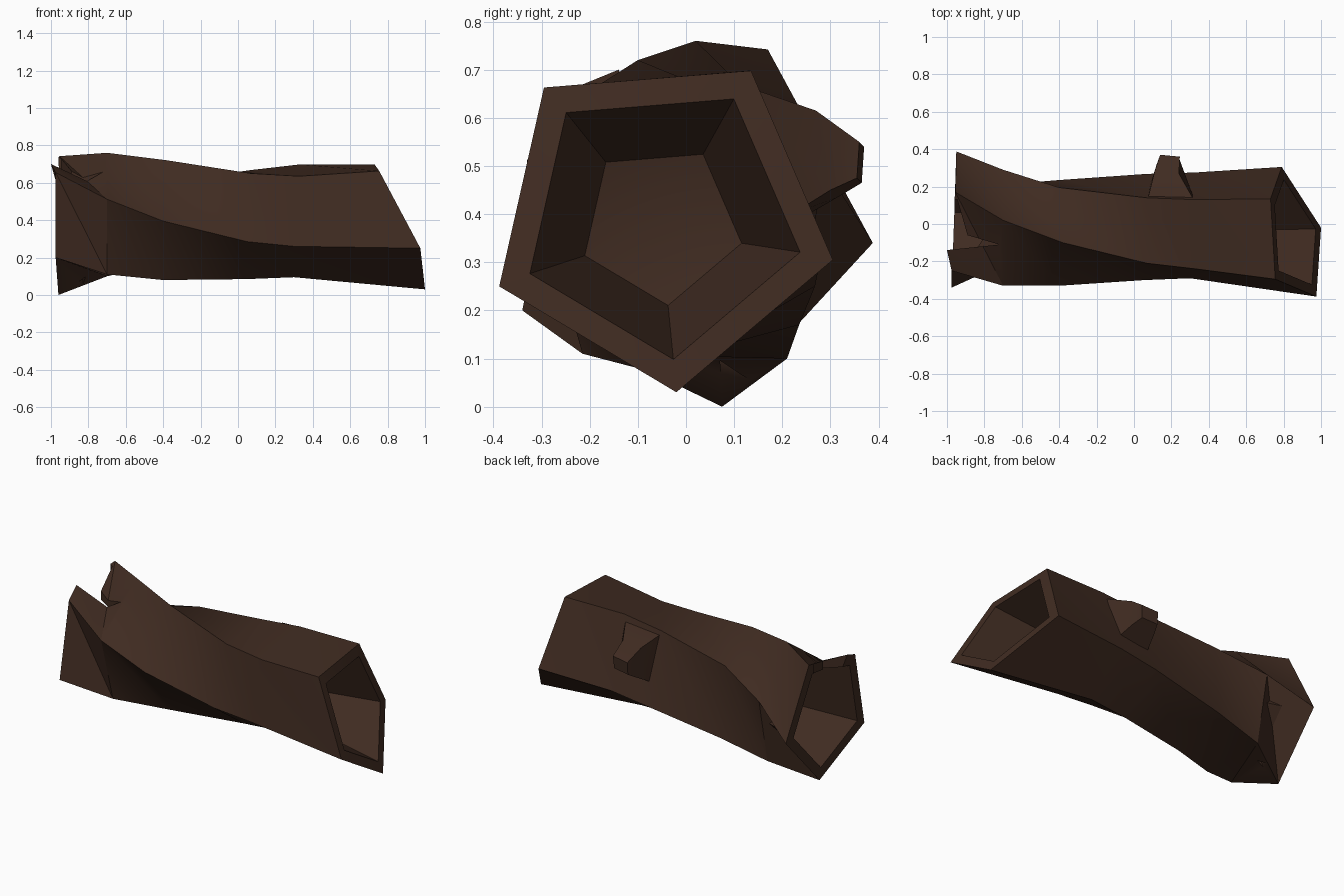
import bpy, bmesh, math
from mathutils import Vector

if "Cube" in bpy.data.objects:
    bpy.data.objects.remove(bpy.data.objects["Cube"])

bark = bpy.data.materials.new("dark_brown_bark")
bark.diffuse_color = (0.05, 0.024, 0.015, 1)
bark.use_nodes = True
bark.node_tree.nodes["Principled BSDF"].inputs["Base Color"].default_value = bark.diffuse_color


def make(name, bm):
    bmesh.ops.recalc_face_normals(bm, faces=bm.faces[:])
    bm.normal_update()
    if bm.calc_volume(signed=True) < 0:
        bmesh.ops.reverse_faces(bm, faces=bm.faces[:])
    me = bpy.data.meshes.new(name)
    bm.to_mesh(me)
    bm.free()
    me.materials.append(bark)
    ob = bpy.data.objects.new(name, me)
    bpy.context.collection.objects.link(ob)
    return ob


def skin(bm, loops, split=False):
    """Bridge equal-length point loops (optionally as triangles); return rings."""
    rings = [[bm.verts.new(p) for p in lp] for lp in loops]
    for a, b in zip(rings, rings[1:]):
        n = len(a)
        for i in range(n):
            j = (i + 1) % n
            if split:
                bm.faces.new((a[i], a[j], b[i]))
                bm.faces.new((a[j], b[j], b[i]))
            else:
                bm.faces.new((a[i], a[j], b[j], b[i]))
    return rings


# Five twisting ridges of the log, each from the left end to the right end
ridges = [
    [(-.955, .17, .742), (-.70, .02, .76), (-.38, -.10, .72),
     (.07, -.21, .65), (.33, -.24, .635), (.755, -.295, .663)],
    [(-.95, .388, .34), (-.70, .29, .495), (-.40, .195, .60),
     (.07, .14, .668), (.33, .13, .698), (.73, .135, .698)],
    [(-.96, .075, 0), (-.70, .21, .10), (-.40, .235, .17),
     (.07, .268, .25), (.32, .275, .285), (.79, .305, .305)],
    [(-.975, -.34, .20), (-.70, -.215, .11), (-.40, -.10, .08),
     (.05, -.02, .085), (.30, 0, .095), (1.0, -.02, .03)],
    [(-.975, -.25, .655), (-.70, -.33, .512), (-.40, -.33, .395),
     (.05, -.30, .285), (.30, -.29, .26), (.975, -.388, .25)],
]
stations = [[Vector(r[i]) for r in ridges] for i in range(6)]


def hollow(rim, depth_x, apex_x):
    """Inner rim, tapered back ring and apex of one hollow end."""
    c = sum(rim, Vector()) / 5
    inner = [c.lerp(p, .81) for p in rim]
    back = [c.lerp(p, .47) for p in rim]
    for p in back:
        p.x = depth_x
        p.z -= .01
    return inner, back, Vector((apex_x, c.y, c.z))


li, lb, la = hollow(stations[0], -.57, -.53)
ri, rb, ra = hollow(stations[-1], .42, .38)
bm = bmesh.new()
body = skin(bm, stations, split=True)
for end, inner, back, apex in ((body[0], li, lb, la), (body[-1], ri, rb, ra)):
    n_ring, b_ring = skin(bm, [inner, back])
    v = bm.verts.new(apex)
    for i in range(5):
        j = (i + 1) % 5
        bm.faces.new((end[i], end[j], n_ring[j], n_ring[i]))
        bm.faces.new((b_ring[i], b_ring[j], v))
# Splinter tip pulled out of the upper left rim
a, e = body[0][0], body[0][4]
tip = bm.verts.new((-1.0, -.14, .70))
for f in [f for f in a.link_faces if e in f.verts]:
    vs = list(f.verts)
    bm.faces.remove(f)
    k = next(i for i in range(len(vs)) if {vs[i - 1], vs[i]} == {a, e})
    loop = [tip] + vs[k:] + vs[:k]
    for p, q in zip(loop[1:], loop[2:]):
        bm.faces.new((tip, p, q))
for ed in [d for d in bm.edges if not d.link_faces]:
    bm.edges.remove(ed)
log = make("hollow_log", bm)

# Split in the upper left rim
cutters = []
bm = bmesh.new()
plan = [(-1.1, -.150), (-.72, -.11), (-.89, -.06), (-.945, .13), (-1.1, .15)]
r = skin(bm, [[(x, y, z) for x, y in plan] for z in (.58, .95)])
bm.faces.new(r[0])
bm.faces.new(r[1])
cutters.append(make("split_cutter", bm))

# Small three-sided nicks near the left end: position, inward direction
for pos, d in (((-.80, -.30, .27), (0, 1, .15)),
               ((-.82, .21, .29), (0, -1, .7)),
               ((-.83, .09, .06), (0, -.3, 1))):
    bm = bmesh.new()
    bmesh.ops.create_cone(bm, cap_ends=True, segments=3, radius1=.05,
                          radius2=.015, depth=.09)
    ob = make("nick_cutter", bm)
    ob.rotation_euler = Vector(d).to_track_quat('Z', 'Y').to_euler()
    ob.location = pos
    cutters.append(ob)

# Cut one at a time, keeping each result only if it is sound
for c in cutters:
    c.hide_render = True
    m = log.modifiers.new("cut", 'BOOLEAN')
    m.operation = 'DIFFERENCE'
    m.solver = 'EXACT'
    m.object = c
    bpy.context.view_layer.update()
    dg = bpy.context.evaluated_depsgraph_get()
    baked = bpy.data.meshes.new_from_object(log.evaluated_get(dg))
    log.modifiers.clear()
    if len(baked.polygons) > 40:
        log.data = baked
    bpy.data.objects.remove(c)

# Broken branch stub on the back
bm = bmesh.new()
r = skin(bm, [
    [(.07, .12, .65), (.33, .11, .67), (.29, .22, .40), (.09, .22, .38)],
    [(.11, .28, .605), (.24, .27, .615), (.26, .30, .45), (.12, .315, .435)],
    [(.14, .37, .54), (.245, .36, .55), (.24, .355, .475), (.14, .365, .465)]])
bm.faces.new(r[0])
bm.faces.new(r[-1])
stub = make("branch_stub", bm)

# Smooth along the twist, sharp at ridges
for ob in (log, stub):
    bpy.ops.object.select_all(action='DESELECT')
    ob.select_set(True)
    bpy.context.view_layer.objects.active = ob
    bpy.ops.object.shade_smooth_by_angle(angle=math.radians(40))
